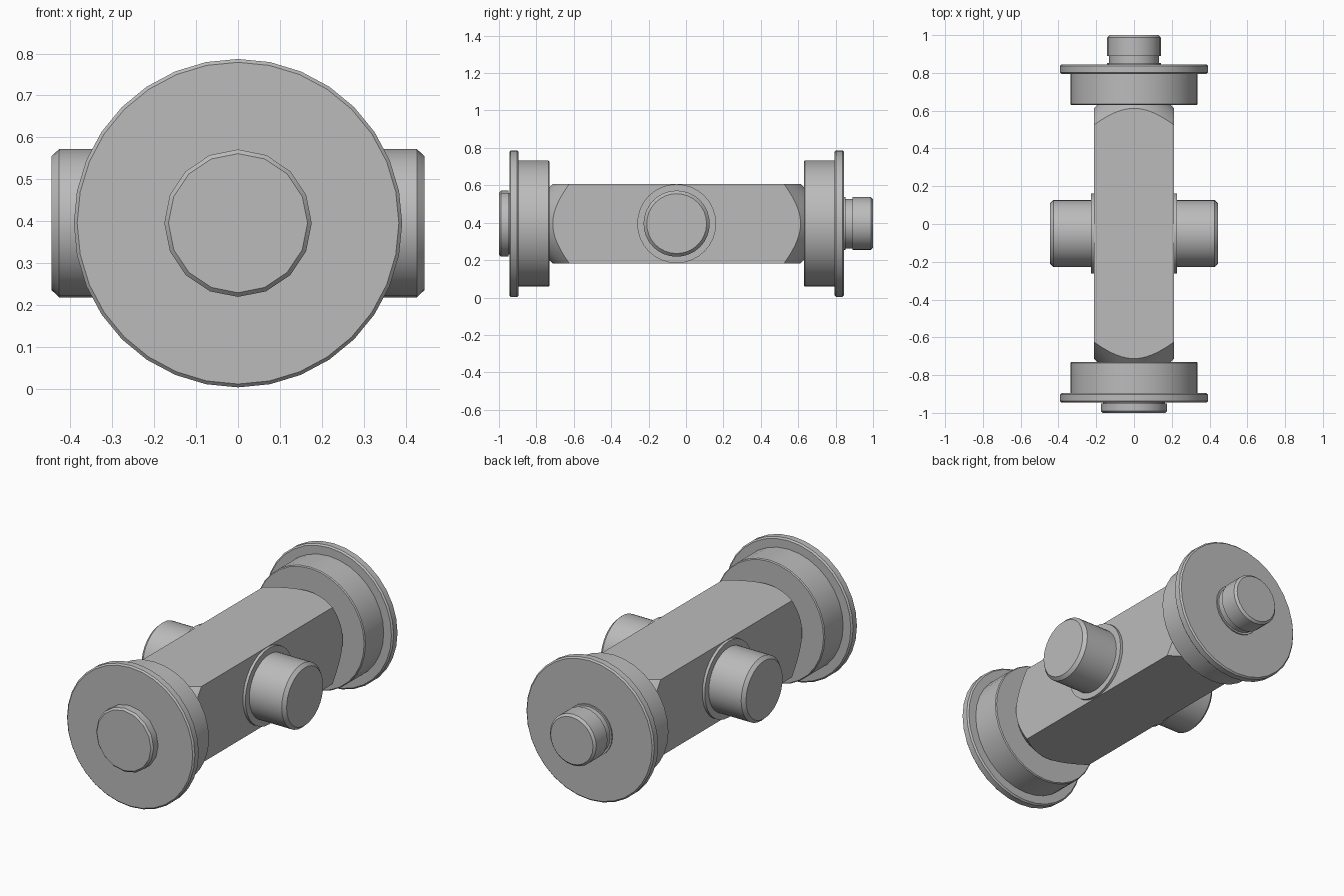
import bpy, bmesh, math
from mathutils import Matrix, Vector

if "Cube" in bpy.data.objects:
    bpy.data.objects.remove(bpy.data.objects["Cube"])

AXIS_Z = 0.395
GREY = (0.5, 0.5, 0.5, 1)
steel = bpy.data.materials.new("plain grey")
steel.diffuse_color = GREY
steel.use_nodes = True
steel.node_tree.nodes["Principled BSDF"].inputs["Base Color"].default_value = GREY


def finish(bm, name):
    """Turn a bmesh into a grey object with sharp-edged smooth shading."""
    bmesh.ops.recalc_face_normals(bm, faces=bm.faces)
    mesh = bpy.data.meshes.new(name)
    bm.to_mesh(mesh)
    bm.free()
    obj = bpy.data.objects.new(name, mesh)
    bpy.context.collection.objects.link(obj)
    mesh.materials.append(steel)
    return obj


def smooth(obj):
    bpy.ops.object.select_all(action='DESELECT')
    obj.select_set(True)
    bpy.context.view_layer.objects.active = obj
    bpy.ops.object.shade_smooth_by_angle(angle=math.radians(30))


def lathe(name, profile, axis, origin, sides=32):
    """Revolve (position, radius) points about an axis and cap both ends."""
    bm = bmesh.new()
    turn = Vector((0, 0, 1)).rotation_difference(Vector(axis)).to_matrix()
    rings = []
    for pos, r in profile:
        ring = []
        for i in range(sides):
            a = math.tau * i / sides
            p = Vector((r * math.cos(a), r * math.sin(a), pos))
            ring.append(bm.verts.new(turn @ p + Vector(origin)))
        rings.append(ring)
    for low, high in zip(rings, rings[1:]):
        for i in range(sides):
            j = (i + 1) % sides
            bm.faces.new((low[i], low[j], high[j], high[i]))
    bm.faces.new(rings[0])
    bm.faces.new(rings[-1])
    return finish(bm, name)


CENTRE = (0, 0, AXIS_Z)
ALONG = (0, 1, 0)

# Square bar with its ends turned to a cone
bm = bmesh.new()
bmesh.ops.create_cube(bm, size=1, matrix=Matrix.Translation((0, -0.05, AXIS_Z))
                      @ Matrix.Diagonal((0.425, 1.36, 0.425, 1)))
bar = finish(bm, "square_bar")
cutter = lathe("bar_end_cutter", [(-0.74, 0.185), (-0.61, 0.315), (0.51, 0.315), (0.64, 0.185)],
               ALONG, CENTRE, 64)
cutter.hide_render = True
trim = bar.modifiers.new("turned ends", 'BOOLEAN')
trim.operation = 'INTERSECT'
trim.solver = 'EXACT'
trim.object = cutter
bpy.context.view_layer.objects.active = bar
bpy.ops.object.modifier_apply(modifier=trim.name)
bpy.data.objects.remove(cutter)
smooth(bar)

# Flanged wheels at both ends, listed from the inner face outwards
for name, side, start in (("front_wheel", -1, 0.73), ("back_wheel", 1, 0.63)):
    profile = [(0, 0.332), (0.005, 0.337), (0.165, 0.337), (0.165, 0.384), (0.173, 0.392),
               (0.207, 0.392), (0.215, 0.384)]
    smooth(lathe(name, [(start + p, r) for p, r in profile], (0, side, 0), CENTRE))

# Low cap on the front
smooth(lathe("front_cap", [(0.94, 0.165), (0.95, 0.165), (0.95, 0.176), (0.99, 0.176), (1, 0.166)],
             (0, -1, 0), CENTRE, 16))

# Stepped stub shaft on the back
smooth(lathe("back_shaft", [(0.84, 0.142), (0.852, 0.142), (0.852, 0.132), (0.89, 0.132),
                            (0.89, 0.142), (0.988, 0.142), (1, 0.13)], ALONG, CENTRE, 24))

# Side trunnions with raised collars
for name, side in (("left", 1), ("right", -1)):
    spot = (0, -0.05, AXIS_Z)
    smooth(lathe(name + "_collar", [(0.2, 0.211), (0.228, 0.211)], (side, 0, 0), spot))
    smooth(lathe(name + "_trunnion", [(0.2, 0.177), (0.427, 0.177), (0.445, 0.16)],
                 (side, 0, 0), spot))
